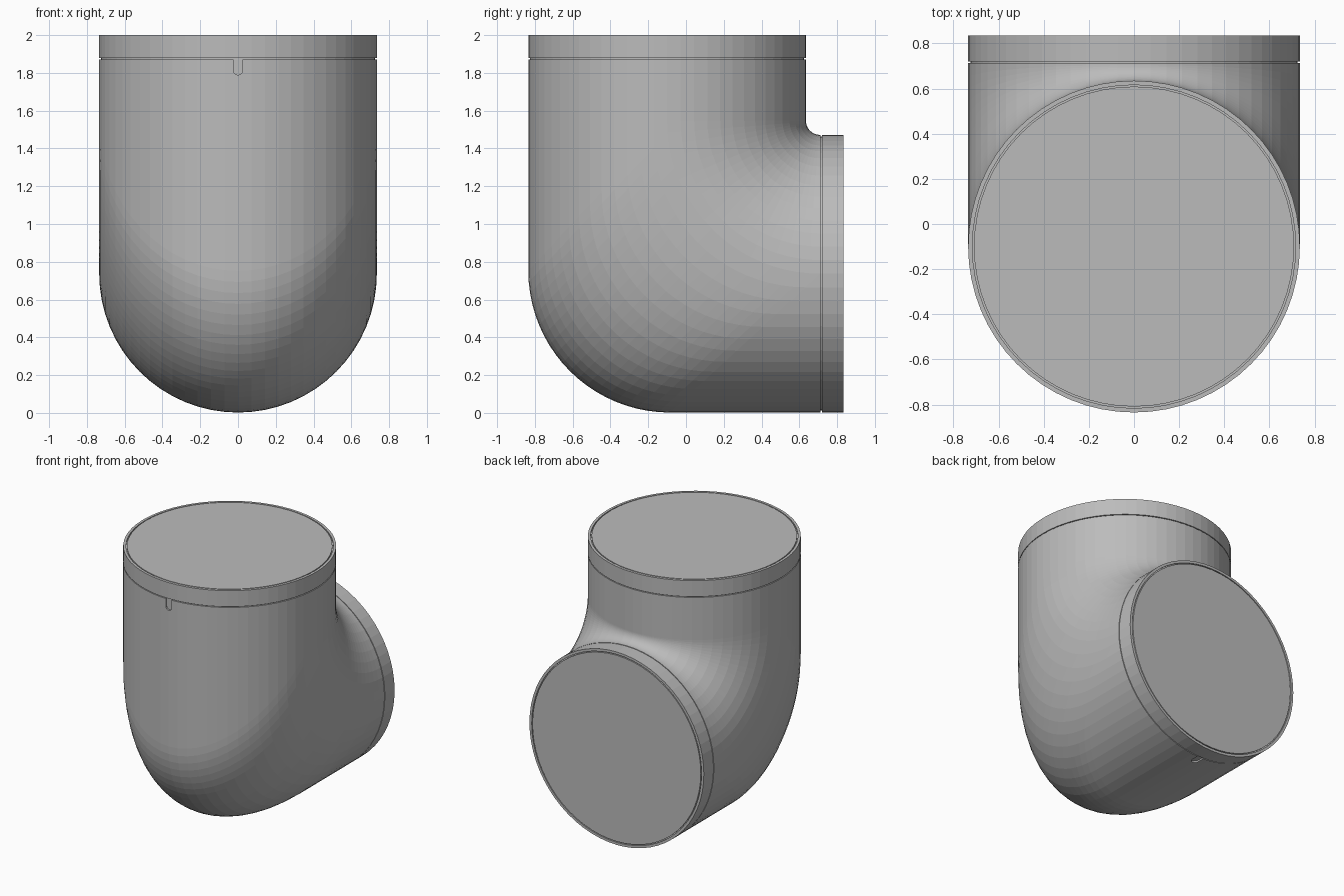
import bpy, bmesh, math

if "Cube" in bpy.data.objects:
    bpy.data.objects.remove(bpy.data.objects["Cube"])

R = 0.735            # tube radius
AY, AZ = -0.10, 0.737  # axis of the upright tube (y) and of the rear tube (z)
TOP, BACK = 1.872, 0.713  # seams where the collars begin
SIDES, BEND = 64, 20

grey = bpy.data.materials.new("light grey")
grey.diffuse_color = (0.5, 0.5, 0.5, 1)
grey.use_nodes = True
grey.node_tree.nodes["Principled BSDF"].inputs["Base Color"].default_value = grey.diffuse_color


def finish(bm, name):
    bmesh.ops.recalc_face_normals(bm, faces=bm.faces)
    mesh = bpy.data.meshes.new(name)
    bm.to_mesh(mesh)
    bm.free()
    obj = bpy.data.objects.new(name, mesh)
    mesh.materials.append(grey)
    bpy.context.collection.objects.link(obj)
    return obj


def bridge(bm, a, b):
    n = len(a)
    for i in range(n):
        bm.faces.new((a[i], a[(i + 1) % n], b[(i + 1) % n], b[i]))


# Elbow body: strips running down the upright tube, round the bend, out the rear
bm = bmesh.new()
strips = []
for j in range(SIDES):
    t = 2 * math.pi * j / SIDES
    x, h = R * math.sin(t), R * math.cos(t)   # h > 0 lies on the inside of the bend
    rho = 0.81 - h if h > 0 else 0.81 + 0.06 * h / R
    cy, cz = AY + h + rho, AZ + h + rho
    path = [(AY + h, TOP)]
    for i in range(BEND + 1):
        a = math.pi / 2 * i / BEND
        path.append((cy - rho * math.cos(a), cz - rho * math.sin(a)))
    path.append((BACK, AZ + h))
    strips.append([bm.verts.new((x, y, z)) for y, z in path])
rings = list(zip(*strips))
for a, b in zip(rings, rings[1:]):
    bridge(bm, a, b)
bm.faces.new(rings[0])
bm.faces.new(rings[-1])
body = finish(bm, "elbow_body")


# Placement of points along each tube: a sideways, d along the axis, o outwards
def upright(a, d, o):
    return (a, AY - o, d)


def rear(a, d, o):
    return (a, d, AZ - o)


def collar(name, place, start, end):
    """Collar with a fine groove at its seam and round its end disc."""
    profile = [(0.725, start - 0.004), (0.725, start + 0.006), (R, start + 0.006),
               (R, end), (0.716, end), (0.716, end - 0.01),
               (0.709, end - 0.01), (0.709, end)]
    bm = bmesh.new()
    loops = []
    for r, d in profile:
        loops.append([bm.verts.new(place(r * math.sin(2 * math.pi * j / SIDES), d,
                                         r * math.cos(2 * math.pi * j / SIDES)))
                      for j in range(SIDES)])
    for a, b in zip(loops, loops[1:]):
        bridge(bm, a, b)
    bm.faces.new(loops[-1])
    bm.faces.new(loops[0])
    finish(bm, name)


collar("top_collar", upright, TOP, 2.0)
collar("rear_collar", rear, BACK, 0.835)


def notch(name, place, seam):
    """Shallow round-ended alignment notch cut beside a seam."""
    w = 0.025
    outline = [(w, seam + 0.02), (-w, seam + 0.02)]
    for i in range(9):
        a = math.pi * (1 + i / 8)
        outline.append((w * math.cos(a), seam - 0.058 + w * math.sin(a)))
    bm = bmesh.new()
    low = [bm.verts.new(place(a, d, R - 0.012)) for a, d in outline]
    high = [bm.verts.new(place(a, d, R + 0.03)) for a, d in outline]
    bridge(bm, low, high)
    bm.faces.new(low)
    bm.faces.new(high)
    cutter = finish(bm, name)
    cutter.hide_render = True
    mod = body.modifiers.new(name, 'BOOLEAN')
    mod.operation = 'DIFFERENCE'
    mod.solver = 'EXACT'
    mod.object = cutter
    bpy.context.view_layer.objects.active = body
    bpy.ops.object.modifier_apply(modifier=mod.name)
    bpy.data.objects.remove(cutter)


notch("front_notch", upright, TOP)
notch("bottom_notch", rear, BACK)
